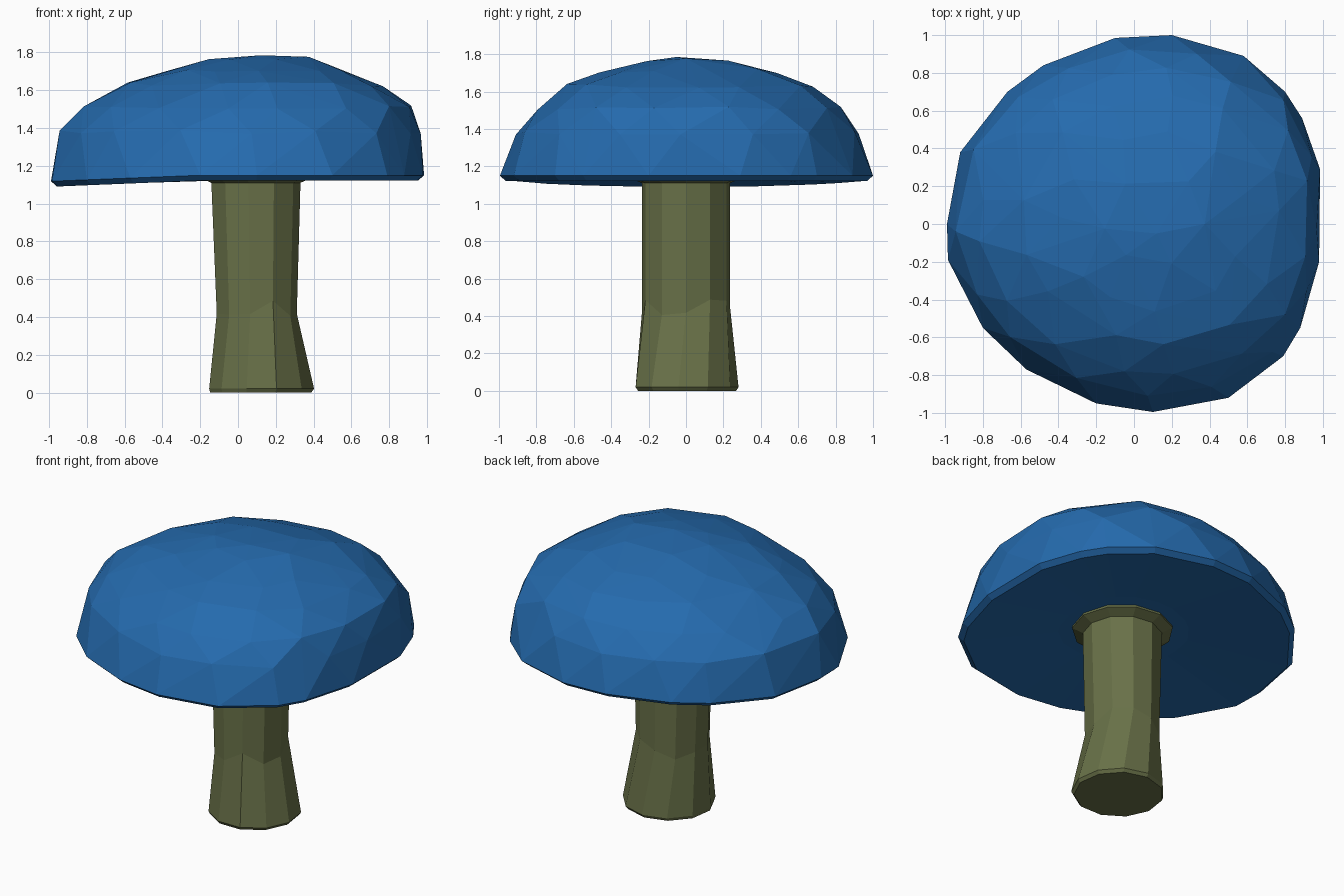
import bpy, bmesh, math, random
from mathutils import Vector

if "Cube" in bpy.data.objects:
    bpy.data.objects.remove(bpy.data.objects["Cube"])

random.seed(4)


def finish(bm, name, color):
    bmesh.ops.recalc_face_normals(bm, faces=bm.faces)
    mesh = bpy.data.meshes.new(name)
    bm.to_mesh(mesh)
    bm.free()
    obj = bpy.data.objects.new(name, mesh)
    bpy.context.collection.objects.link(obj)
    mat = bpy.data.materials.new(name + "_colour")
    mat.diffuse_color = (*color, 1)
    mat.use_nodes = True
    mat.node_tree.nodes["Principled BSDF"].inputs["Base Color"].default_value = mat.diffuse_color
    mesh.materials.append(mat)
    return obj


# Cap: uneven plan outline, shrunk level by level, wrapped in faceted hull
outline = [Vector(p) for p in (
    (.985, .29), (.89, .56), (.8, .7), (.58, .89), (.2, 1), (-.1, .985),
    (-.48, .84), (-.67, .7), (-.92, .38), (-.99, 0), (-.985, -.19),
    (-.8, -.55), (-.57, -.77), (-.2, -.95), (.1, -.995), (.5, -.92),
    (.79, -.7), (.88, -.55), (.98, -.2))]


def outline_point(a):
    d = Vector((math.cos(a), math.sin(a)))
    for p, q in zip(outline, outline[1:] + outline[:1]):
        e = q - p
        den = d.x * e.y - d.y * e.x
        if abs(den) < 1e-9:
            continue
        t = (p.x * e.y - p.y * e.x) / den
        s = (p.x * d.y - p.y * d.x) / den
        if t > 0 and -1e-6 <= s <= 1 + 1e-6:
            return d * t
    return d


bm = bmesh.new()
for p in outline:
    drop = min(0, p.x + .2) * .04
    bm.verts.new((p.x, p.y, 1.15 + drop))
    bm.verts.new((p.x * .968, p.y * .968, 1.122 + drop))

# z, xmin, xmax, ymin, ymax, number of corners
levels = [(1.38, -.955, .985, -.92, .935, 16), (1.51, -.83, .93, -.81, .83, 16),
          (1.63, -.61, .78, -.64, .68, 13), (1.71, -.39, .57, -.47, .49, 11),
          (1.765, -.16, .38, -.22, .27, 6)]
for i, (z, x0, x1, y0, y1, n) in enumerate(levels):
    for k in range(n):
        a = math.tau * (k + .5 * (i % 2) + random.uniform(-.2, .2)) / n
        p = outline_point(a)
        bm.verts.new(((x0 + x1) / 2 + p.x * (x1 - x0) / 2,
                      (y0 + y1) / 2 + p.y * (y1 - y0) / 2,
                      z + random.uniform(-.012, .012)))
bm.verts.new((.12, -.05, 1.785))
res = bmesh.ops.convex_hull(bm, input=bm.verts)
loose = [v for v in bm.verts if not v.link_faces]
bmesh.ops.delete(bm, geom=loose, context='VERTS')
bm.normal_update()

# Underside: shallow recess rising towards the stem
flat = [f for f in bm.faces if f.normal.z < -.95 and f.calc_center_median().z < 1.14]
bmesh.ops.delete(bm, geom=flat, context='FACES')
rim = [e for e in bm.edges if e.is_boundary]
ext = bmesh.ops.extrude_edge_only(bm, edges=rim)["geom"]
for v in (g for g in ext if isinstance(g, bmesh.types.BMVert)):
    v.co = (v.co.x * .4 + .06, v.co.y * .4, 1.155)
bmesh.ops.holes_fill(bm, edges=[e for e in bm.edges if e.is_boundary], sides=0)
finish(bm, "mushroom_cap", (.018, .145, .42))

# Stem: ten-sided loft with flared foot and a collar tucked under the cap
SIDES = 11
stem = [(0, .12, .265, .265), (.02, .125, .275, .278), (.42, .095, .212, .236),
        (1.11, .09, .236, .236), (1.14, .09, .30, .30), (1.19, .09, .29, .29)]
bm = bmesh.new()
rings = []
for i, (z, cx, rx, ry) in enumerate(stem):
    twist = -.25 if i < 2 else 0
    ring = []
    for k in range(SIDES):
        a = math.tau * (k + twist) / SIDES
        dz = random.uniform(-.03, .08) if i == 2 else 0
        ring.append(bm.verts.new((cx + rx * 1.02 * math.cos(a), ry * 1.01 * math.sin(a), z + dz)))
    rings.append(ring)
for lo, hi in zip(rings, rings[1:]):
    for k in range(SIDES):
        j = (k + 1) % SIDES
        bm.faces.new((lo[k], lo[j], hi[j], hi[k]))
bm.faces.new(rings[0][::-1])
bm.faces.new(rings[-1])
finish(bm, "mushroom_stem", (.14, .165, .065))
